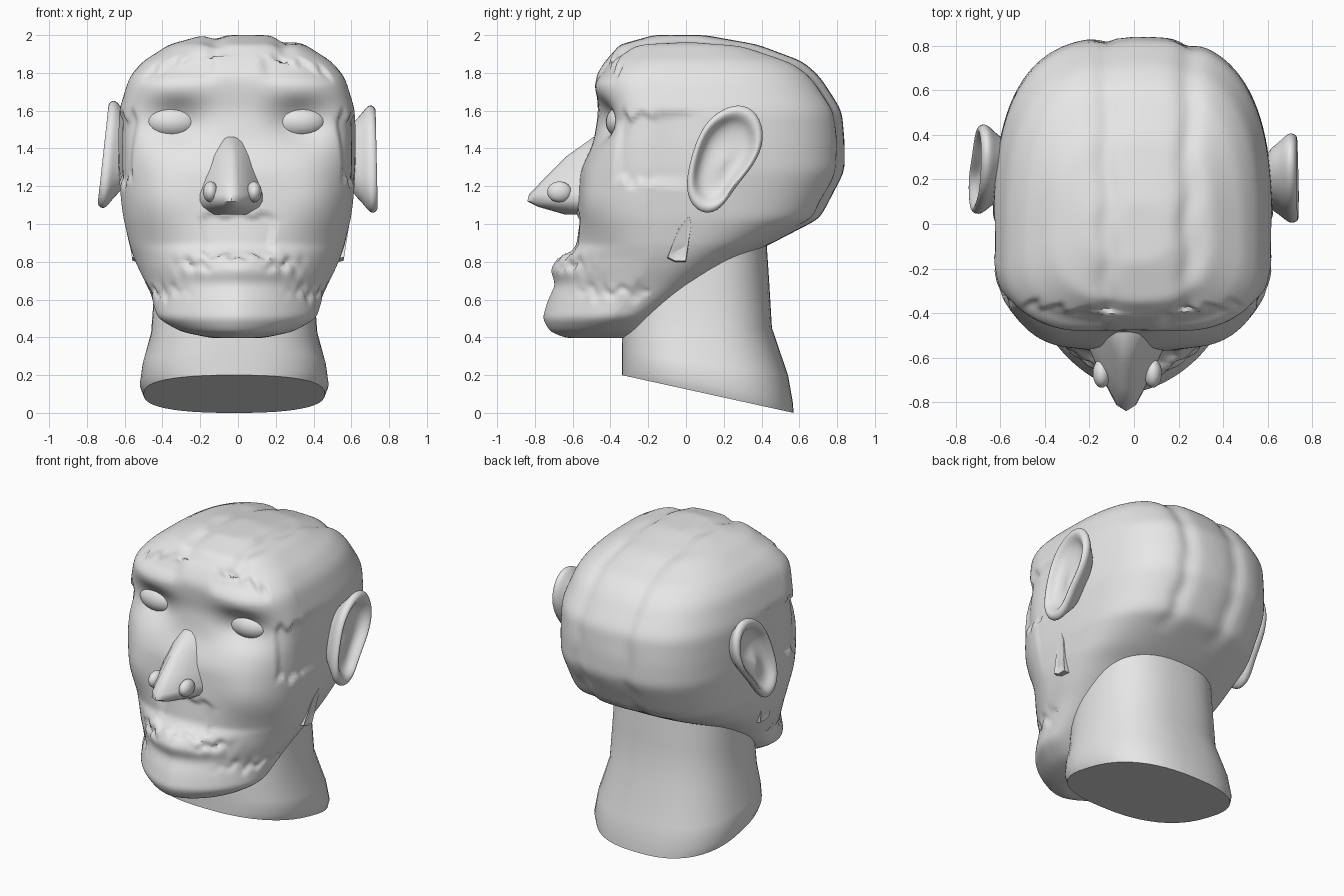
import bpy, bmesh, math

cube = bpy.data.objects.get("Cube")
if cube:
    bpy.data.objects.remove(cube, do_unlink=True)

GREY = (0.8, 0.8, 0.8, 1)
clay = bpy.data.materials.new("clay_grey")
clay.use_nodes = True
clay.diffuse_color = GREY
for node in clay.node_tree.nodes:
    if node.type == 'BSDF_PRINCIPLED':
        node.inputs["Base Color"].default_value = GREY


def finish(name, bm, angle=45, subsurf=0):
    bmesh.ops.recalc_face_normals(bm, faces=bm.faces)
    mesh = bpy.data.meshes.new(name)
    bm.to_mesh(mesh)
    bm.free()
    mesh.materials.append(clay)
    ob = bpy.data.objects.new(name, mesh)
    bpy.context.collection.objects.link(ob)
    bpy.ops.object.select_all(action='DESELECT')
    ob.select_set(True)
    bpy.context.view_layer.objects.active = ob
    bpy.ops.object.shade_smooth_by_angle(angle=math.radians(angle))
    if subsurf:
        mod = ob.modifiers.new("Subdivision", 'SUBSURF')
        mod.levels = mod.render_levels = subsurf


def loft(rings):
    """Skin a stack of closed rings and cap both ends."""
    bm = bmesh.new()
    rows = [[bm.verts.new(p) for p in ring] for ring in rings]
    n = len(rows[0])
    for a, b in zip(rows, rows[1:]):
        for i in range(n):
            j = (i + 1) % n
            bm.faces.new((a[i], a[j], b[j], b[i]))
    bm.faces.new(rows[0][::-1])
    bm.faces.new(rows[-1])
    bmesh.ops.recalc_face_normals(bm, faces=bm.faces)
    bm.normal_update()
    return bm


def power(v, p):
    return math.copysign(abs(v) ** (2 / p), v)


def gauss(u, v, su, sv):
    return math.exp(-(u / su) ** 2 - (v / sv) ** 2)


def band(v, a, b, soft=0.03):
    """One inside a..b, falling to zero over a short edge."""
    return max(0, min(1, (v - a) / soft)) * max(0, min(1, (b - v) / soft))


# Head sections: height, half width, front y, widest y, back y, front squareness
SECTIONS = [
    (0.40, 0.02, -0.47, -0.45, -0.43, 1.8), (0.395, 0.13, -0.63, -0.45, -0.28, 1.8),
    (0.43, 0.30, -0.72, -0.42, -0.23, 1.7), (0.50, 0.42, -0.76, -0.38, -0.17, 1.6),
    (0.60, 0.45, -0.73, -0.30, -0.02, 1.6), (0.68, 0.48, -0.69, -0.25, 0.09, 1.6),
    (0.76, 0.52, -0.72, -0.20, 0.20, 1.6), (0.83, 0.55, -0.67, -0.17, 0.31, 1.7),
    (0.89, 0.57, -0.60, -0.16, 0.44, 1.9), (1.03, 0.60, -0.58, -0.15, 0.71, 2.1),
    (1.28, 0.63, -0.56, -0.15, 0.84, 2.3), (1.43, 0.63, -0.49, -0.14, 0.84, 2.8),
    (1.60, 0.625, -0.465, -0.12, 0.825, 3), (1.78, 0.57, -0.48, -0.12, 0.71, 3),
    (1.86, 0.50, -0.43, -0.10, 0.62, 2.8), (1.95, 0.36, -0.35, -0.05, 0.38, 2.6),
    (2.00, 0.18, -0.17, -0.04, 0.10, 2.4), (2.00, 0.02, -0.07, -0.05, -0.03, 2.2)]


def head_ring(z, w, front, mid, back, square, n=160):
    pts = []
    for i in range(n):
        a = math.tau * i / n
        s, c = math.sin(a), math.cos(a)
        p, depth = (3.0, back - mid) if c > 0 else (square, mid - front)
        pts.append((w * power(s, p) - 0.005, mid + depth * power(c, p), z))
    return pts


def relief(x, y, z):
    """Sculpted depth of the skin at a point."""
    ax = abs(x)
    jag = 0.018 * math.sin(47 * (y + ax)) + 0.012 * math.sin(31 * (z - y))
    d = 0
    if z > 0.95 and y > -0.4:                    # grooves along the scalp
        wob = 0.008 * math.sin(23 * (y + z))
        fade = min(1, (z - 0.95) / 0.1)
        for gx in (-0.12, 0.245):
            d -= 0.02 * fade * gauss(x - gx + wob, 0, 0.05, 1)
    if y < 0.1:                                  # temples and forehead set back
        d -= 0.022 * band(y, -0.38, 0.04) * band(z + jag, 1.21, 1.59) * band(ax, 0.42, 1)
        d -= 0.02 * band(y + jag, -1, -0.36) * band(z, 1.74, 1.93, 0.07) * band(ax, 0.12, 0.7)
    if y < -0.2:
        d -= 0.085 * gauss(ax - 0.335, z - 1.54, 0.16, 0.10)    # eye sockets
        d += 0.02 * gauss(ax - 0.33, z - 1.71, 0.18, 0.07)      # brows
        d += 0.035 * gauss(ax - 0.40, z - 1.12, 0.16, 0.16)     # cheeks
        d -= 0.02 * band(ax + jag, -1, 0.21) * band(z + jag, 0.83, 1.06)   # upper lip
        d -= 0.025 * gauss(ax - 0.24, z - 0.78 + jag, 0.09, 0.03)  # mouth corners
        d -= 0.015 * gauss(ax - 0.4, z - 0.64 + jag, 0.12, 0.025)  # jaw seam
    return d


# Head: subdivide the sections, ease the corners between them, then sculpt
levels = []
for a, b in zip(SECTIONS, SECTIONS[1:]):
    steps = max(2, math.ceil(max(abs(q - p) for p, q in zip(a[:5], b[:5])) / 0.02))
    for k in range(steps):
        levels.append([p + (q - p) * k / steps for p, q in zip(a, b)])
levels.append(SECTIONS[-1])
for _ in range(5):
    inner = [[(p + 2 * q + r) / 4 for p, q, r in zip(a, b, c)]
             for a, b, c in zip(levels, levels[1:], levels[2:])]
    levels = [levels[0]] + inner + [levels[-1]]
bm = loft([head_ring(*level) for level in levels])
moves = [(v, v.normal * relief(*v.co)) for v in bm.verts]
for v, offset in moves:
    v.co += offset
finish("head", bm, 50)

# Neck: front z, back z, front y, back y, half width
rings = []
for zf, zb, yf, yb, w in [
        (0.20, 0.00, -0.34, 0.57, 0.48), (0.24, 0.06, -0.34, 0.565, 0.50),
        (0.32, 0.20, -0.34, 0.54, 0.485), (0.40, 0.45, -0.34, 0.455, 0.44),
        (0.55, 0.70, -0.33, 0.44, 0.425), (0.75, 1.00, -0.30, 0.42, 0.41)]:
    ring = []
    for i in range(48):
        a = math.tau * i / 48
        t = power(math.cos(a), 2.5) / 2 + 0.5
        ring.append((w * power(math.sin(a), 2.5) - 0.02, yf + (yb - yf) * t, zf + (zb - zf) * t))
    rings.append(ring)
finish("neck", loft(rings), 45)

# Nose: height, half width, tip y
HALF = [(1, 0), (0.85, 0.25), (0.55, 0.6), (0.22, 0.93)]
section = [(-x, t) for x, t in HALF] + [(0, 1)] + HALF[::-1]
rings = []
for z, w, tip in [(1.05, 0.15, -0.64), (1.09, 0.19, -0.78), (1.12, 0.20, -0.84),
                  (1.16, 0.20, -0.83), (1.25, 0.17, -0.74), (1.36, 0.12, -0.63),
                  (1.46, 0.06, -0.49)]:
    rings.append([(x * w - 0.035, -0.46 + (tip + 0.46) * t, z) for x, t in section])
finish("nose", loft(rings), 60)


def ellipsoid(name, centre, radii):
    bm = bmesh.new()
    bmesh.ops.create_uvsphere(bm, u_segments=24, v_segments=16, radius=1)
    for v in bm.verts:
        v.co = [c + r * q for c, r, q in zip(centre, radii, v.co)]
    finish(name, bm, 60)


EAR = [(0.02, 1.11), (0.0, 1.22), (0.03, 1.36), (0.08, 1.5), (0.16, 1.59), (0.28, 1.64),
       (0.38, 1.59), (0.42, 1.45), (0.36, 1.31), (0.26, 1.2), (0.19, 1.08), (0.1, 1.05)]
FLAP = [(0.02, 1.05), (-0.04, 0.98), (-0.10, 0.82), (-0.06, 0.8), (0.0, 0.8), (0.03, 1.0)]


def plate_rings(outline, layers, side, shift, lean):
    """Concentric copies of a side-on outline: (scale, x) per layer."""
    cy = sum(p[0] for p in outline) / len(outline)
    cz = sum(p[1] for p in outline) / len(outline)
    dx, dy, dz = shift
    return [[(side * (x + dx + lean * (cz - z)), cy + (y - cy) * s + dy, cz + (z - cz) * s + dz)
             for y, z in outline] for s, x in layers]


EAR_LAYERS = [(0.6, 0.56), (0.8, 0.63), (1.02, 0.67), (1.02, 0.70), (0.92, 0.72),
              (0.8, 0.705), (0.68, 0.665), (0.4, 0.65), (0.1, 0.66)]
FLAP_LAYERS = [(0.9, 0.47), (1, 0.555), (0.95, 0.575), (0.6, 0.565)]
for side, label, shift, lean in ((1, "left", (0.02, 0, 0), 0.02),
                                 (-1, "right", (0, 0.04, 0.025), 0.1)):
    ellipsoid(label + "_eye", (side * 0.333 - 0.012, -0.325, 1.54), (0.15, 0.10, 0.092))
    ellipsoid(label + "_nostril", (side * 0.115 - 0.03, -0.67, 1.17), (0.04, 0.065, 0.055))
    finish(label + "_ear", loft(plate_rings(EAR, EAR_LAYERS, side, shift, lean)), 70, 2)
    finish(label + "_ear_flap", loft(plate_rings(FLAP, FLAP_LAYERS, side, (0, 0, 0), -0.15)), 40)
